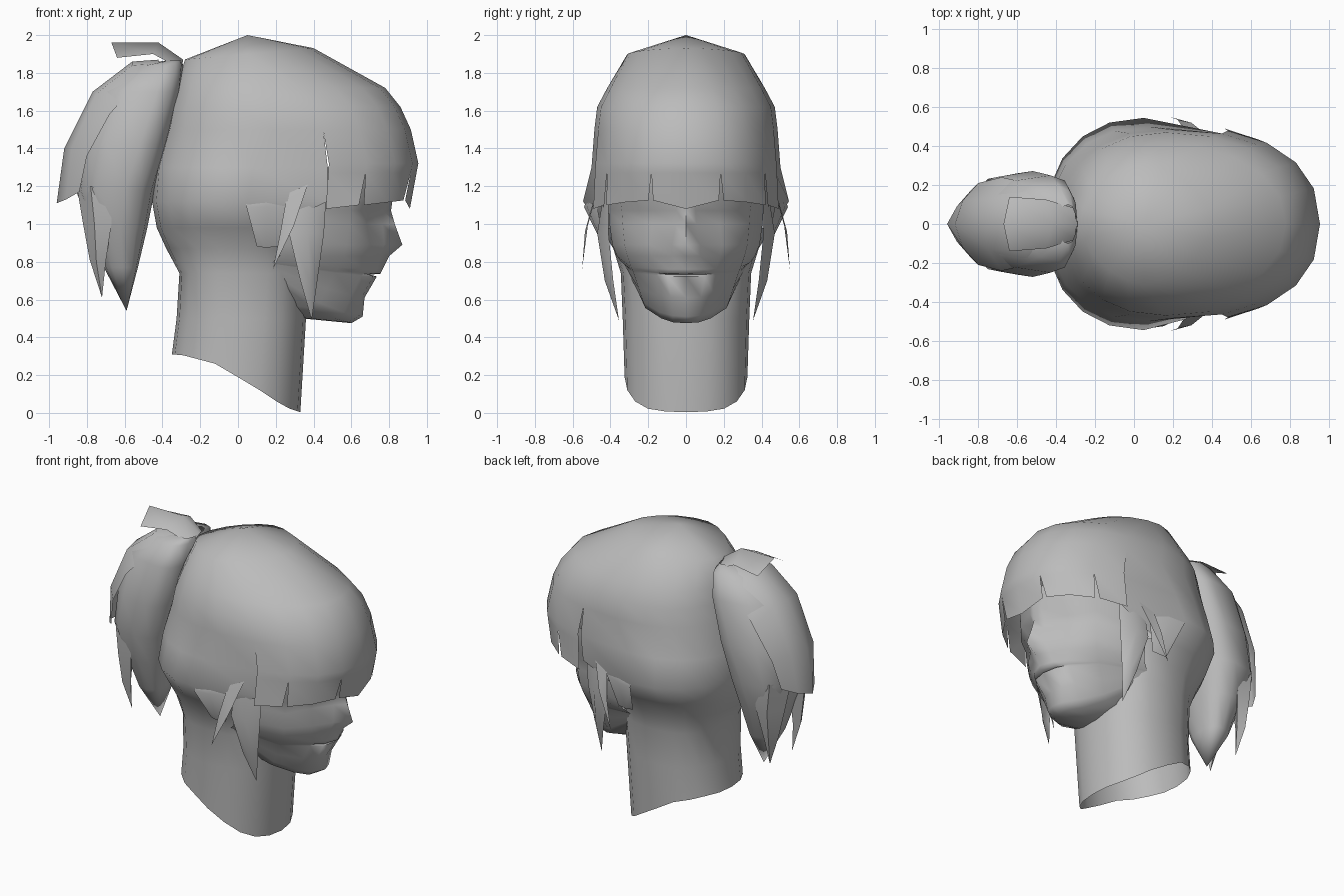
import bpy, bmesh, math

grey = bpy.data.materials.new("plain_grey")
grey.diffuse_color = (0.5, 0.5, 0.5, 1)
N = 20


def make(name, verts, faces, angle=60):
    me = bpy.data.meshes.new(name)
    me.from_pydata(verts, [], faces)
    bm = bmesh.new()
    bm.from_mesh(me)
    bmesh.ops.remove_doubles(bm, verts=bm.verts, dist=0.0005)
    bmesh.ops.delete(bm, geom=[v for v in bm.verts if not v.link_faces], context='VERTS')
    bmesh.ops.recalc_face_normals(bm, faces=bm.faces)
    bm.to_mesh(me)
    bm.free()
    me.materials.append(grey)
    ob = bpy.data.objects.new(name, me)
    bpy.context.collection.objects.link(ob)
    bpy.ops.object.select_all(action='DESELECT')
    ob.select_set(True)
    bpy.context.view_layer.objects.active = ob
    bpy.ops.object.shade_smooth_by_angle(angle=math.radians(angle))
    return ob


def skin(rows, closed=False, skip=lambda r, c: False):
    """Vertices and quads joining rows of equal length."""
    n = len(rows[0])
    faces = [(r * n + c, r * n + (c + 1) % n, (r + 1) * n + (c + 1) % n, (r + 1) * n + c)
             for r in range(len(rows) - 1) for c in range(n if closed else n - 1)
             if not skip(r, c)]
    return [p for row in rows for p in row], faces


def grid(name, rows, closed=False, angle=60):
    return make(name, *skin(rows, closed), angle)


def point(k, xb, xm, xf, w, z, p=0.9, n=N, slope=0):
    """Point k of a rounded horizontal section; k = 0 faces forward."""
    a = 2 * math.pi * k / n
    c, s = math.cos(a), math.sin(a)
    r = (xf - xm) if c > 0 else (xm - xb)
    x = xm + r * math.copysign(abs(c) ** p, c)
    return (x, w * math.copysign(abs(s) ** p, s), z + slope * (x - xm))


def ring(xb, xm, xf, w, z, p=0.9, n=N, slope=0):
    return [point(k, xb, xm, xf, w, z, p, n, slope) for k in range(n)]


def mirrored(row):
    """Extend a half row (centre first) to both sides."""
    return [(x, -y, z) for x, y, z in reversed(row[1:])] + row


# Hair cap, nape and neck, open at the slanted neck cut and under the fringe
brow = (-0.385, 0.19, 0.915, 0.485, 1.5, 0.87)
cap = [ring(*s) for s in (
    (0.05, 0.05, 0.05, 0, 2.0),
    (-0.28, 0.05, 0.40, 0.31, 1.9, 1.2, N, 0.088),
    (-0.33, 0.12, 0.78, 0.417, 1.72, 0.95),
    (-0.36, 0.16, 0.86, 0.47, 1.62),
    brow,
    (-0.44, 0.08, 0.70, 0.50, 1.3),
    (-0.455, 0.05, 0.52, 0.545, 1.12),
    (-0.43, 0.06, 0.40, 0.45, 0.98),
    (-0.38, 0.05, 0.36, 0.385, 0.87),
    (-0.31, 0.03, 0.355, 0.345, 0.74, 0.78),
    (-0.325, 0.02, 0.36, 0.335, 0.50, 0.88))]
# Temple edge tucked behind the ends of the fringe
for row, y, z in ((5, 0.46, 1.3), (6, 0.435, 1.12)):
    cap[row][4], cap[row][N - 4] = (0.475, y, z), (0.475, -y, z)
cut = [(-0.35, 0.31), (-0.29, 0.305), (-0.12, 0.26), (0.10, 0.13), (0.25, 0.03), (0.34, 0.0)]


def cut_height(x):
    for (x0, z0), (x1, z1) in zip(cut, cut[1:]):
        if x <= x1:
            return z0 + (z1 - z0) * max(0, x - x0) / (x1 - x0)
    return 0.0


cap.append([(x, y, cut_height(x)) for x, y, z in ring(-0.35, 0.0, 0.33, 0.325, 0)])
verts, faces = skin(cap, True, lambda r, c: r in (4, 5, 6) and (c < 4 or c >= N - 4))

# Fringe: flared panels hanging from the cap, split by narrow slits
drop = {0: 1.08, 1: 1.125, 2: 1.115, 3: 1.10, 4: 1.08}
for first, last in ((-4, -3), (-3, -1), (-1, 1), (1, 3), (3, 4)):
    base = len(verts)
    for k in range(first, last + 1):
        slit = 0.08 if abs(k) != 4 and k in (first, last) else 0
        kb = k + (slit if k == first else -slit)
        verts += [point(k, *brow), point(k, -0.4, 0.21, 0.955, 0.50, 1.32, 0.86),
                  point(k, -0.4, 0.21, 0.945, 0.503, 1.27, 0.86),
                  point(kb, -0.4, 0.21, 0.91, 0.512, drop[abs(k)], 0.86)]
    for c in range(last - first):
        for r in range(3):
            a = base + c * 4 + r
            faces.append((a, a + 4, a + 5, a + 1))
make("hair_cap_fringe_and_neck", verts, faces)

# Face: half rows of (x, y) from the centre line out to the cheek
columns = [
    (1.30, .80, .79, .06, .76, .20, .62, .36, .25, .43),
    (1.14, .82, .80, .05, .75, .20, .62, .35, .25, .42),
    (1.07, .81, .77, .05, .69, .18, .59, .34, .25, .41),
    (1.00, .83, .765, .055, .68, .18, .59, .335, .25, .405),
    (0.89, .87, .775, .075, .70, .19, .575, .325, .24, .39),
    (0.83, .80, .75, .075, .69, .18, .56, .31, .22, .365),
    (0.76, .765, .735, .09, .67, .16, .53, .29, .18, .34),
    (0.737, .755, .72, .10, .661, .156, .521, .283, .165, .336),
    (0.732, .70, .69, .10, .659, .155, .519, .281, .163, .335),
    (0.722, .735, .715, .10, .653, .154, .515, .278, .16, .333),
    (0.61, .67, .655, .08, .60, .15, .47, .25, .14, .325),
    (0.51, .66, .64, .07, .56, .14, .43, .225, .13, .315),
    (0.475, .60, .585, .07, .51, .13, .40, .215, .12, .31),
    (0.50, .34, .33, .06, .30, .11, .22, .18, .05, .29)]
lift = (0, 0.005, 0.025, 0.08, 0.29)
rows = []
for z, x0, *rest in columns:
    half = [(x0, 0)] + list(zip(rest[::2], rest[1::2]))
    t = min(1, max(0, (0.8 - z) / 0.32))
    rows.append(mirrored([(x, y, z + t * u) for (x, y), u in zip(half, lift)]))
grid("face", rows, angle=88)

# Ponytail body, tapering to a single point
grid("ponytail", [ring(*s, n=12, p=0.8) for s in (
    (-0.38, -0.34, -0.30, 0.10, 1.865),
    (-0.56, -0.38, -0.29, 0.19, 1.84),
    (-0.74, -0.43, -0.30, 0.25, 1.70),
    (-0.83, -0.52, -0.37, 0.272, 1.42),
    (-0.86, -0.60, -0.44, 0.26, 1.18),
    (-0.78, -0.62, -0.48, 0.20, 0.98),
    (-0.71, -0.61, -0.53, 0.13, 0.77),
    (-0.59, -0.59, -0.59, 0, 0.54))], True)

# Outer layer down the back of the ponytail
grid("ponytail_outer_layer", [mirrored(r) for r in (
    [(-0.42, 0, 1.87), (-0.42, 0.12, 1.85), (-0.42, 0.19, 1.78)],
    [(-0.56, 0, 1.86), (-0.56, 0.13, 1.84), (-0.54, 0.21, 1.74)],
    [(-0.77, 0, 1.70), (-0.75, 0.13, 1.69), (-0.68, 0.24, 1.58)],
    [(-0.92, 0, 1.40), (-0.88, 0.12, 1.40), (-0.80, 0.21, 1.36)],
    [(-0.96, 0, 1.11), (-0.91, 0.09, 1.13), (-0.84, 0.17, 1.17)])])

# Raised tuft above the hair tie
grid("top_tuft", [mirrored(r) for r in (
    [(-0.29, 0, 1.87), (-0.30, 0.08, 1.82)],
    [(-0.42, 0, 1.96), (-0.45, 0.125, 1.90)],
    [(-0.67, 0, 1.96), (-0.64, 0.14, 1.88)])])

for side, s in (("left", 1), ("right", -1)):
    def flip(rows):
        return [[(x, y * s, z) for x, y, z in r] for r in rows]

    # Rear ponytail spike
    grid(side + "_ponytail_spike", flip([
        [(-0.67, 0.22, 1.15), (-0.78, 0.21, 1.20), (-0.85, 0.08, 1.18), (-0.76, 0.06, 1.12)],
        [(-0.67, 0.20, 1.0), (-0.76, 0.21, 1.0), (-0.82, 0.10, 1.0), (-0.74, 0.07, 1.0)],
        [(-0.70, 0.16, 0.80), (-0.75, 0.18, 0.80), (-0.785, 0.12, 0.81), (-0.74, 0.10, 0.80)],
        [(-0.72, 0.12, 0.61)] * 4]), True)
    # Long lock in front of the ear
    grid(side + "_side_lock", flip([
        [(0.29, 0.43, 1.20), (0.38, 0.43, 1.20), (0.47, 0.41, 1.20)],
        [(0.27, 0.46, 0.95), (0.37, 0.47, 0.95), (0.455, 0.41, 0.95)],
        [(0.33, 0.42, 0.70), (0.38, 0.43, 0.70), (0.42, 0.385, 0.70)],
        [(0.39, 0.355, 0.49)] * 3]))
    # Thin loose strand
    grid(side + "_loose_strand", flip([
        [(0.26, 0.48, 1.16), (0.37, 0.46, 1.21)],
        [(0.225, 0.535, 0.96), (0.295, 0.52, 0.99)],
        [(0.185, 0.55, 0.76)] * 2]))
    # Tuft over the ear
    grid(side + "_ear_tuft", flip([
        [(0.04, 0.525, 1.13), (0.15, 0.50, 1.15), (0.28, 0.44, 1.15)],
        [(0.045, 0.54, 1.09), (0.15, 0.525, 1.09), (0.27, 0.47, 1.09)],
        [(0.10, 0.43, 0.88), (0.15, 0.435, 0.875), (0.21, 0.43, 0.88)]]))
